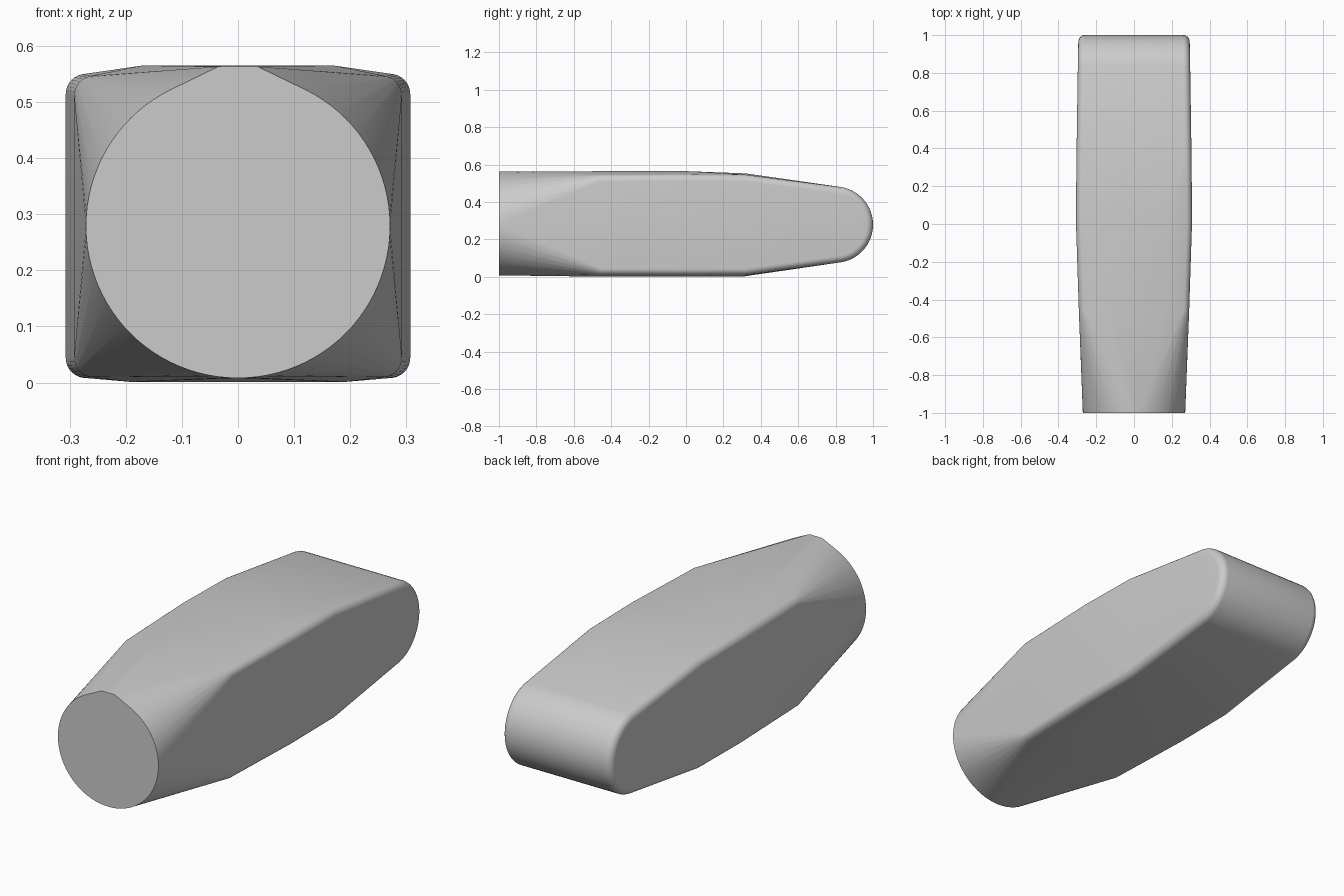
import bpy, bmesh
from math import cos, sin, pi, radians

cube = bpy.data.objects.get("Cube")
if cube:
    bpy.data.objects.remove(cube, do_unlink=True)

MID = 0.279      # height of the long axis
FILLET = 0.036   # rounding between the sides and the rim
CAP_R = 0.271    # radius of the flat round face

mat = bpy.data.materials.new("plain grey")
mat.use_nodes = True
grey = (0.6, 0.6, 0.6, 1)
mat.diffuse_color = grey
mat.node_tree.nodes["Principled BSDF"].inputs["Base Color"].default_value = grey


def half_width(y):
    """Half width of the body, fullest near the middle."""
    stations = [(-1, 0.27), (-0.46, 0.292), (0, 0.307), (0.2, 0.307), (1, 0.295)]
    for (a, wa), (b, wb) in zip(stations, stations[1:]):
        if y <= b:
            return wa + (wb - wa) * (y - a) / (b - a)
    return stations[-1][1]


bm = bmesh.new()

# Round flat front face, with a small flat peak at the top
for i in range(96):
    a = 2 * pi * i / 96
    bm.verts.new((CAP_R * cos(a), -1, MID + CAP_R * sin(a)))
for x in (-0.035, 0.035):
    bm.verts.new((x, -1, 0.563))

# Side outline: y, z and the direction in which the rim faces
upper = [(-0.46, 0.547, 0, 1), (0, 0.55, 0, 1), (0.32, 0.546, 0.1, 0.99)]
lower = [(-0.46, 0.009, 0, -1), (0, 0.008, 0, -1), (0.32, 0.009, 0.1, -0.99)]
nose = []
for i in range(25):
    a = radians(78 - 156 * i / 24)
    nose.append((0.796 + 0.204 * cos(a), MID + 0.204 * sin(a), cos(a), sin(a)))

# Rounded rim swept along the outline on both sides
for y, z, ny, nz in upper + nose + lower:
    for i in range(9):
        a = pi / 2 * i / 8
        x = half_width(y) - FILLET * (1 - cos(a))
        inset = FILLET * (1 - sin(a))
        for side in (-1, 1):
            bm.verts.new((side * x, y - ny * inset, z - nz * inset))

# Slight crown on the top and bottom
for side in (-1, 1):
    for y in (-0.35, 0):
        bm.verts.new((side * 0.17, y, 0.565))
    bm.verts.new((side * 0.15, 0.32, 0.553))
    for y in (-0.46, 0.3):
        bm.verts.new((side * 0.19, y, 0.001))

# Skin the body and drop leftover points
hull = bmesh.ops.convex_hull(bm, input=bm.verts[:])
loose = {v for v in hull["geom_interior"] + hull["geom_unused"]
         if isinstance(v, bmesh.types.BMVert) and not v.link_faces}
bmesh.ops.delete(bm, geom=list(loose), context="VERTS")
bmesh.ops.dissolve_limit(bm, angle_limit=radians(0.3), verts=bm.verts[:], edges=bm.edges[:])
bmesh.ops.recalc_face_normals(bm, faces=bm.faces[:])

mesh = bpy.data.meshes.new("tapered_body")
bm.to_mesh(mesh)
bm.free()
mesh.materials.append(mat)
body = bpy.data.objects.new("tapered_body", mesh)
bpy.context.collection.objects.link(body)

# Smooth shading with a crisp edge around the front face
bpy.ops.object.select_all(action="DESELECT")
body.select_set(True)
bpy.context.view_layer.objects.active = body
bpy.ops.object.shade_smooth_by_angle(angle=radians(30))
